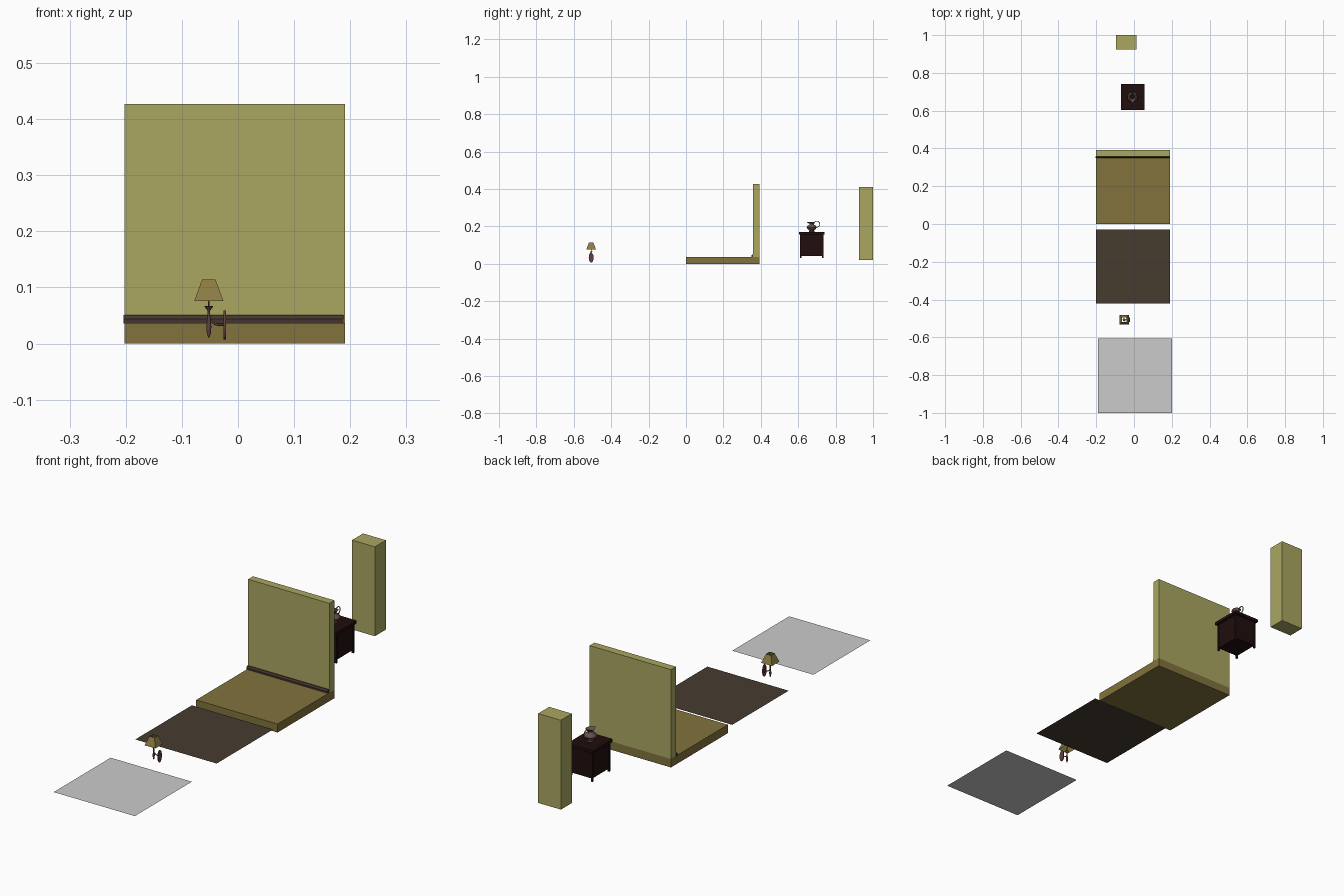
import bpy, math
from mathutils import Vector

if "Cube" in bpy.data.objects:
    bpy.data.objects.remove(bpy.data.objects["Cube"])


def material(name, r, g, b):
    m = bpy.data.materials.new(name)
    m.use_nodes = True
    m.diffuse_color = (r, g, b, 1)
    m.node_tree.nodes["Principled BSDF"].inputs["Base Color"].default_value = (r, g, b, 1)
    return m


olive = material("olive plaster", 0.40, 0.385, 0.12)
ochre = material("ochre boards", 0.22, 0.17, 0.045)
carpet = material("dark brown carpet", 0.062, 0.043, 0.028)
trim = material("trim brown", 0.06, 0.036, 0.028)
mahogany = material("dark mahogany", 0.015, 0.004, 0.004)
bronze = material("bronze", 0.11, 0.055, 0.046)
clay = material("brown clay", 0.13, 0.085, 0.07)
cloth = material("shade cloth", 0.26, 0.20, 0.058)
pale = material("pale grey", 0.59, 0.60, 0.59)


def mesh(name, verts, faces, mat, smooth=False):
    me = bpy.data.meshes.new(name)
    me.from_pydata(verts, [], faces)
    me.materials.append(mat)
    ob = bpy.data.objects.new(name, me)
    bpy.context.collection.objects.link(ob)
    if smooth:
        bpy.ops.object.select_all(action='DESELECT')
        ob.select_set(True)
        bpy.context.view_layer.objects.active = ob
        bpy.ops.object.shade_smooth_by_angle(angle=math.radians(50))
    return ob


def box(name, x, y, z, mat):
    verts = [(a, b, c) for c in z for b in y for a in x]
    faces = [(0, 2, 3, 1), (4, 5, 7, 6), (0, 1, 5, 4),
             (2, 6, 7, 3), (0, 4, 6, 2), (1, 3, 7, 5)]
    return mesh(name, verts, faces, mat)


def sheet(name, x, y, z, mat):
    verts = [(x[0], y[0], z), (x[1], y[0], z), (x[1], y[1], z), (x[0], y[1], z)]
    return mesh(name, verts, [(0, 1, 2, 3)], mat)


def lathe(name, centre, profile, mat, sides=20, spout=0.0):
    """Turn a (radius, height) profile; spout pulls the top ring towards -y."""
    verts, faces = [], []
    for i, (r, z) in enumerate(profile):
        for k in range(sides):
            a = math.tau * k / sides
            pull = spout * max(0, -math.sin(a)) ** 4 if i >= len(profile) - 2 else 0
            verts.append((centre[0] + r * math.cos(a),
                          centre[1] + r * math.sin(a) - pull, z))
    for i in range(len(profile) - 1):
        for k in range(sides):
            a, b = i * sides + k, i * sides + (k + 1) % sides
            faces.append((a, b, b + sides, a + sides))
    faces.append(tuple(reversed(range(sides))))
    return mesh(name, verts, faces, mat, smooth=True)


def tube(name, points, radius, mat, closed=False):
    cu = bpy.data.curves.new(name, 'CURVE')
    cu.dimensions = '3D'
    cu.bevel_depth = radius
    cu.bevel_resolution = 2
    cu.resolution_u = 6
    cu.use_fill_caps = True
    sp = cu.splines.new('BEZIER')
    sp.bezier_points.add(len(points) - 1)
    for p, co in zip(sp.bezier_points, points):
        p.co = co
        p.handle_left_type = p.handle_right_type = 'AUTO'
    sp.use_cyclic_u = closed
    cu.materials.append(mat)
    ob = bpy.data.objects.new(name, cu)
    bpy.context.collection.objects.link(ob)
    return ob


# Room corner: floor slab, wall and skirting
box("floor_slab", (-0.202, 0.191), (0.0, 0.392), (0, 0.037), ochre)
box("back_wall", (-0.202, 0.191), (0.358, 0.392), (0.037, 0.427), olive)
skirt = [(0.358, 0.036), (0.349, 0.036), (0.349, 0.044), (0.354, 0.051), (0.358, 0.051)]
n = len(skirt)
verts = [(x, y, z) for x in (-0.204, 0.188) for y, z in skirt]
faces = [(k, (k + 1) % n, (k + 1) % n + n, k + n) for k in range(n)]
faces += [tuple(reversed(range(n))), tuple(range(n, 2 * n))]
mesh("skirting_board", verts, faces, trim)

# Free-standing pieces
box("wall_pillar", (-0.096, 0.014), (0.924, 1.0), (0.02, 0.41), olive)
sheet("carpet_sheet", (-0.202, 0.191), (-0.42, -0.03), 0.025, carpet)
sheet("ceiling_sheet", (-0.19, 0.202), (-1.0, -0.607), 0.02, pale)

# Bedside cabinet
cx, cy = -0.007, 0.672
box("cabinet_body", (cx - 0.051, cx + 0.051), (cy - 0.058, cy + 0.058), (0.042, 0.157), mahogany)
box("cabinet_top", (cx - 0.062, cx + 0.062), (cy - 0.068, cy + 0.068), (0.157, 0.17), mahogany)
for sx, side in ((-1, "right"), (1, "left")):
    for sy, end in ((-1, "front"), (1, "back")):
        lx, ly = cx + sx * 0.051, cy + sy * 0.058
        box(f"cabinet_leg_{end}_{side}", (lx - 0.004, lx + 0.004),
            (ly - 0.004, ly + 0.004), (0.03, 0.157), mahogany)

# Jug with pouring lip and looped handle
jug = [(0.013, 0.17), (0.015, 0.174), (0.012, 0.178), (0.022, 0.186), (0.027, 0.195),
       (0.023, 0.203), (0.013, 0.209), (0.011, 0.214), (0.016, 0.222), (0.019, 0.225)]
lathe("jug", (cx - 0.001, cy), jug, clay, spout=0.01)
ring = [(cx - 0.001, cy + 0.027 + 0.016 * math.cos(a), 0.212 + 0.016 * math.sin(a))
        for a in (math.tau * k / 8 for k in range(8))]
tube("jug_handle", ring, 0.002, clay, closed=True)

# Wall lamp: turned spindle with candle cup
lx, ly = -0.052, -0.507
spindle = [(0.001, 0.011), (0.0035, 0.018), (0.0045, 0.03), (0.003, 0.045), (0.002, 0.058),
           (0.004, 0.061), (0.008, 0.066), (0.0075, 0.067), (0.0012, 0.067),
           (0.0012, 0.084), (0.0001, 0.084)]
lathe("lamp_spindle", (lx, ly), spindle, bronze, sides=12)

# Oval mounting plate with a raised rim, and the arm that holds the spindle
sides = 20
rings = [(-0.0215, 1.0), (-0.0255, 1.0), (-0.0255, 0.85), (-0.0235, 0.75)]
verts = [(x, ly + 0.013 * s * math.cos(math.tau * k / sides),
          0.033 + 0.026 * s * math.sin(math.tau * k / sides))
         for x, s in rings for k in range(sides)]
faces = [(i * sides + k, (i + 1) * sides + k,
          (i + 1) * sides + (k + 1) % sides, i * sides + (k + 1) % sides)
         for i in range(len(rings) - 1) for k in range(sides)]
faces += [tuple(range(sides)), tuple(reversed(range(3 * sides, 4 * sides)))]
mesh("lamp_plate", verts, faces, bronze, smooth=True)
tube("lamp_arm", [Vector((lx + 0.002, ly, 0.042)), Vector((-0.041, ly, 0.035)),
                  Vector((-0.024, ly, 0.033))], 0.002, bronze)

# Open square tapered shade
verts = [(lx + sx * h, ly + sy * h, z) for h, z in ((0.026, 0.076), (0.012, 0.114))
         for sx, sy in ((-1, -1), (1, -1), (1, 1), (-1, 1))]
faces = [(k, (k + 1) % 4, (k + 1) % 4 + 4, k + 4) for k in range(4)]
mesh("lamp_shade", verts, faces, cloth)
